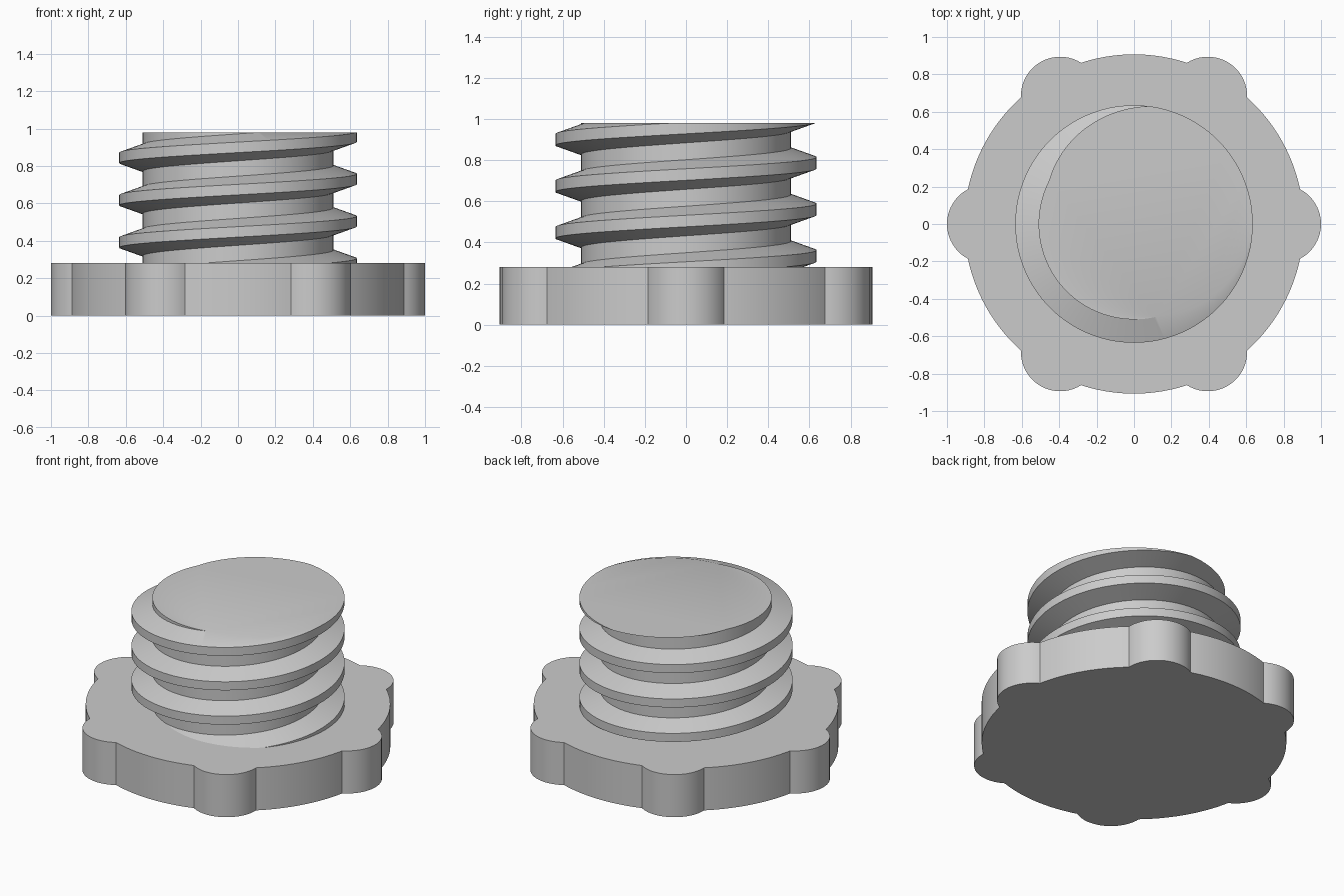
import bpy
import bmesh
from math import sin, cos, pi, atan2, sqrt, radians
from mathutils import Vector

if "Cube" in bpy.data.objects:
    bpy.data.objects.remove(bpy.data.objects["Cube"])

grey = bpy.data.materials.new("plain grey")
grey.use_nodes = True
colour = (0.6, 0.6, 0.6, 1)
grey.diffuse_color = colour
grey.node_tree.nodes["Principled BSDF"].inputs["Base Color"].default_value = colour


def finish(bm, name):
    """Turn a bmesh into a named, smooth object with crisp edges."""
    bmesh.ops.recalc_face_normals(bm, faces=bm.faces)
    mesh = bpy.data.meshes.new(name)
    bm.to_mesh(mesh)
    bm.free()
    mesh.materials.append(grey)
    obj = bpy.data.objects.new(name, mesh)
    bpy.context.collection.objects.link(obj)
    bpy.ops.object.select_all(action='DESELECT')
    obj.select_set(True)
    bpy.context.view_layer.objects.active = obj
    bpy.ops.object.shade_smooth_by_angle(angle=radians(25))
    return obj


# Grip: a disc with six round lobes, extruded upwards
BASE_H, DISC_R, LOBE_R, LOBE_C = 0.28, 0.907, 0.21, 0.79
meet_x = (DISC_R**2 + LOBE_C**2 - LOBE_R**2) / (2 * LOBE_C)
meet_y = sqrt(DISC_R**2 - meet_x**2)
lobe_half = atan2(meet_y, meet_x - LOBE_C)
disc_half = atan2(meet_y, meet_x)
STEPS = 20

bm = bmesh.new()
outline = []
for k in range(6):
    a = k * pi / 3
    for i in range(STEPS):
        t = a + lobe_half * (2 * i / STEPS - 1)
        outline.append((LOBE_C * cos(a) + LOBE_R * cos(t),
                        LOBE_C * sin(a) + LOBE_R * sin(t)))
    for i in range(STEPS):
        t = a + disc_half + (pi / 3 - 2 * disc_half) * i / STEPS
        outline.append((DISC_R * cos(t), DISC_R * sin(t)))
face = bm.faces.new([bm.verts.new((x, y, 0)) for x, y in outline])
top = bmesh.ops.extrude_face_region(bm, geom=[face], use_keep_orig=True)
bmesh.ops.translate(bm, vec=(0, 0, BASE_H),
                    verts=[v for v in top["geom"] if isinstance(v, bmesh.types.BMVert)])
finish(bm, "lobed_grip")

# Threaded plug: a helical ridge whose valleys form the core
CORE_R, CREST_R, PITCH, TOP = 0.51, 0.635, 0.226, 0.98
SEG, TURNS = 120, 6
START = 0.278 - 2 * PITCH
profile = [(CORE_R, -0.072), (CREST_R, -0.028), (CREST_R, 0.028), (CORE_R, 0.072)]

bm = bmesh.new()
rows = []
for i in range(SEG * TURNS + 1):
    a = 2 * pi * i / SEG
    z = START + PITCH * i / SEG
    rows.append([bm.verts.new((r * cos(a), r * sin(a), z + dz)) for r, dz in profile])
for i in range(SEG * TURNS):
    here, there = rows[i], rows[i + 1]
    for j in range(3):
        bm.faces.new((here[j], there[j], there[j + 1], here[j + 1]))
    if i + SEG < SEG * TURNS:
        above, above_next = rows[i + SEG], rows[i + SEG + 1]
        bm.faces.new((here[3], there[3], above_next[0], above[0]))

# Trim the thread flat at both ends and cap it
for height, direction in ((TOP, 1), (BASE_H - 0.08, -1)):
    cut = bmesh.ops.bisect_plane(
        bm, geom=bm.verts[:] + bm.edges[:] + bm.faces[:], dist=1e-6,
        plane_co=Vector((0, 0, height)), plane_no=Vector((0, 0, direction)),
        clear_outer=True)
    rim = [e for e in cut["geom_cut"] if isinstance(e, bmesh.types.BMEdge)]
    bmesh.ops.triangle_fill(bm, edges=rim, use_beauty=True,
                            normal=Vector((0, 0, direction)))
finish(bm, "threaded_plug")
